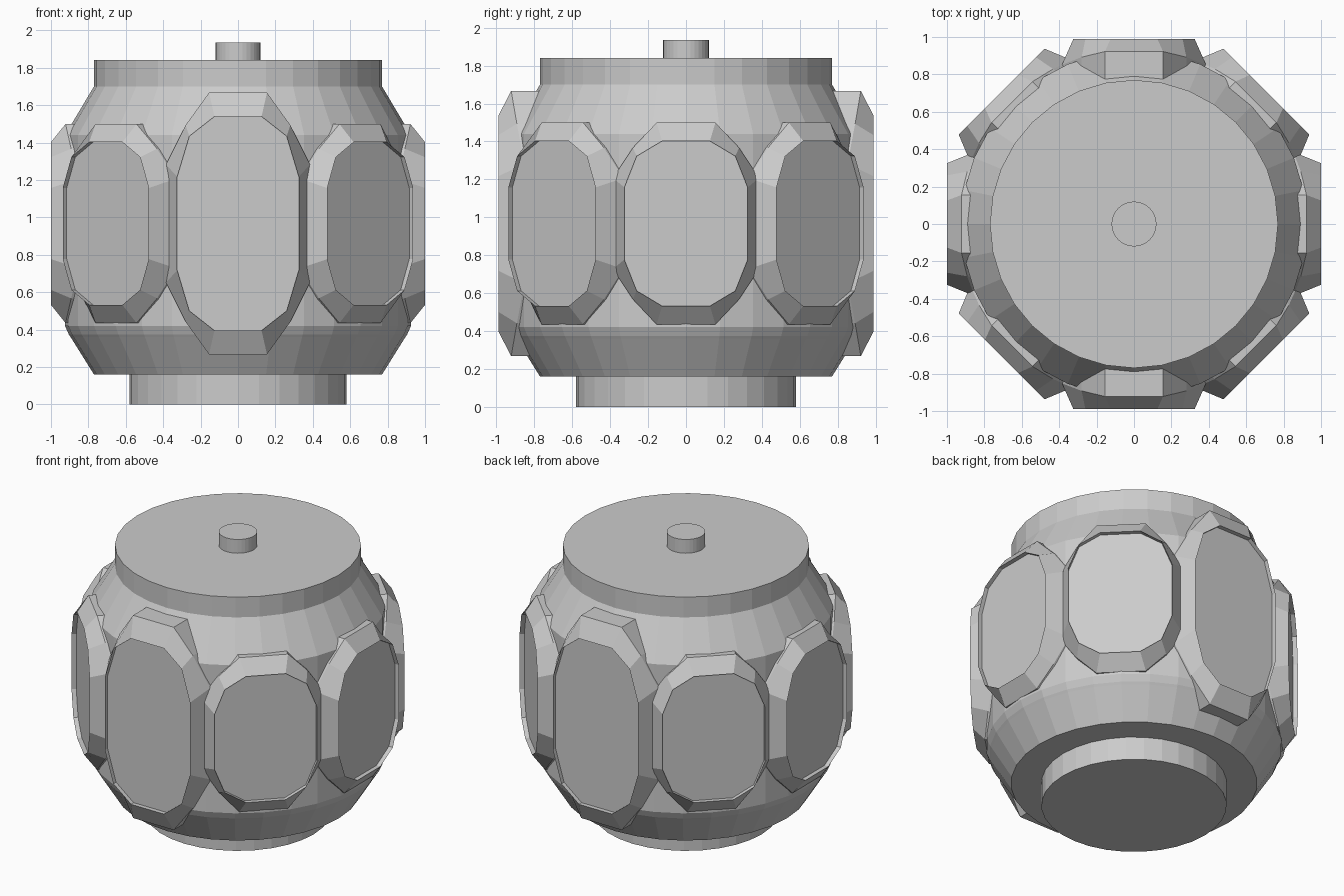
import bpy, bmesh
from math import sin, cos, pi, sqrt

if "Cube" in bpy.data.objects:
    bpy.data.objects.remove(bpy.data.objects["Cube"])


def make_object(name, bm):
    bmesh.ops.recalc_face_normals(bm, faces=bm.faces[:])
    mesh = bpy.data.meshes.new(name)
    bm.to_mesh(mesh)
    bm.free()
    obj = bpy.data.objects.new(name, mesh)
    bpy.context.collection.objects.link(obj)
    return obj


def skin(name, loops):
    # Join successive vertex loops and close both ends
    bm = bmesh.new()
    rings = [[bm.verts.new(p) for p in loop] for loop in loops]
    for a, b in zip(rings, rings[1:]):
        n = len(a)
        for i in range(n):
            bm.faces.new((a[i], a[(i + 1) % n], b[(i + 1) % n], b[i]))
    bm.faces.new(rings[0])
    bm.faces.new(rings[-1])
    return make_object(name, bm)


def lathe(name, profile, sides=32):
    return skin(name, [[(r * cos(2 * pi * i / sides), r * sin(2 * pi * i / sides), z)
                        for i in range(sides)] for r, z in profile])


def mirrored(quarter):
    # Full outline from one quadrant, listed from the top towards the side
    right = quarter + [(x, -z) for x, z in reversed(quarter)]
    return right + [(-x, z) for x, z in reversed(right)]


# Turned body, foot and top knob
lathe("body", [(0.77, 0.16), (0.895, 0.36), (0.905, 0.375), (0.925, 0.42),
               (0.925, 1.44), (0.77, 1.70), (0.77, 1.84)])
lathe("foot", [(0.58, 0.0), (0.58, 0.20)])
lathe("top_knob", [(0.12, 1.80), (0.12, 1.935)])

# Framed panels around the body
INNER = mirrored([(0.126, 0.435), (0.26, 0.355), (0.325, 0.19)])
OUTER = mirrored([(0.155, 0.532), (0.28, 0.40), (0.385, 0.24)])
RIM_RADIUS = 0.935


def panel(name, angle, front, stretch):
    def place(t, d, z):
        return (d * cos(angle) - t * sin(angle),
                d * sin(angle) + t * cos(angle), 0.967 + z * stretch)
    skin(name, [
        [place(t, front - 0.03, z) for t, z in INNER],
        [place(t, front, z) for t, z in INNER],
        [place(t, sqrt(RIM_RADIUS ** 2 - t * t), z) for t, z in OUTER],
        [place(t, 0.70, z) for t, z in OUTER],
    ])


for k in range(8):
    tall = k in (2, 6)
    panel(("tall_panel_" if tall else "panel_") + str(k), k * pi / 4,
          0.988 if tall else 1.0, 1.315 if tall else 1.0)
